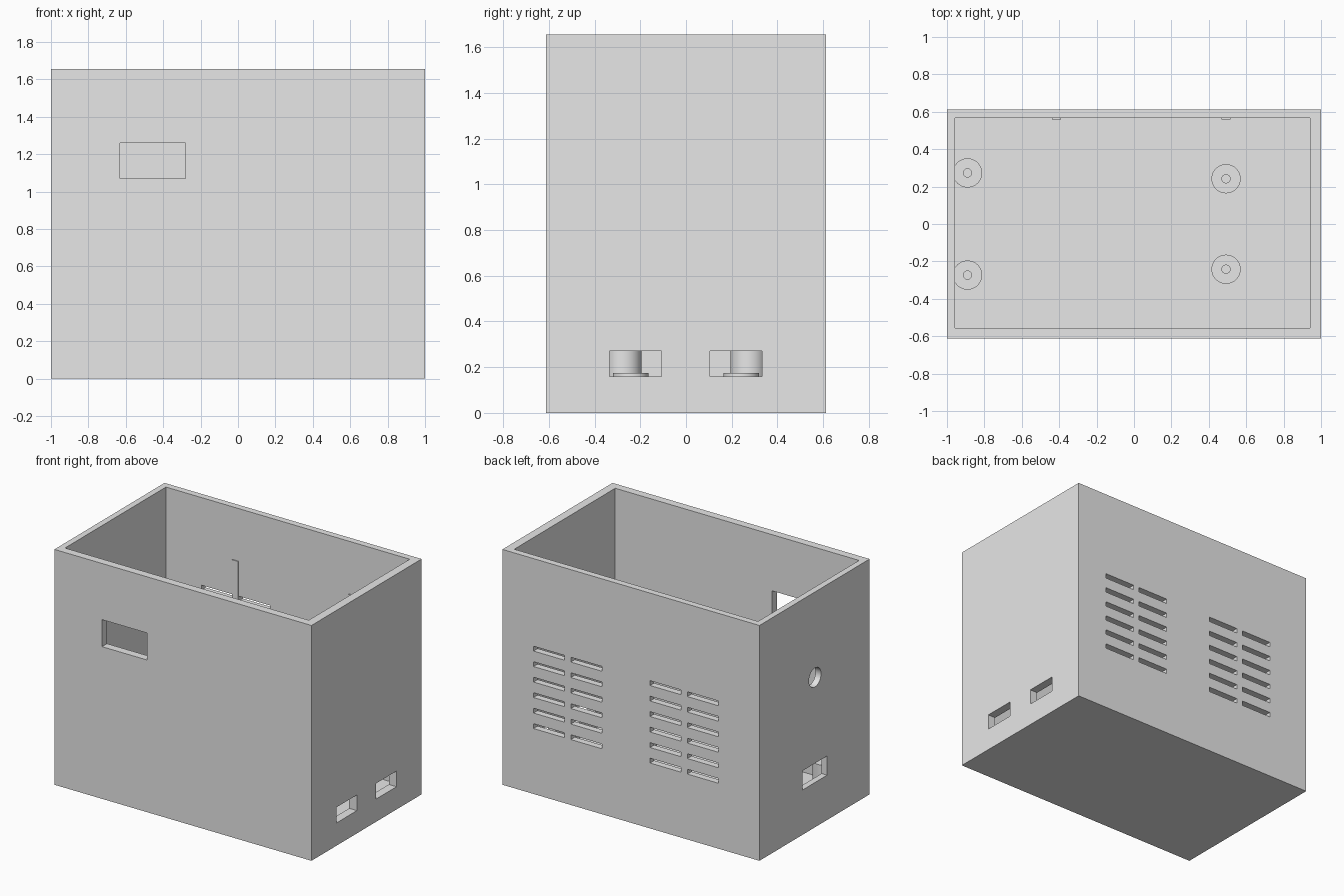
import bpy
import bmesh
from mathutils import Matrix, Vector

cube = bpy.data.objects.get("Cube")
if cube:
    bpy.data.objects.remove(cube, do_unlink=True)

grey = bpy.data.materials.new("plain grey")
grey.use_nodes = True
grey.diffuse_color = (0.8, 0.8, 0.8, 1)
grey.node_tree.nodes["Principled BSDF"].inputs["Base Color"].default_value = (0.8, 0.8, 0.8, 1)

HEIGHT, HALF_DEPTH, FLOOR = 1.655, 0.612, 0.05
INNER_LEFT, INNER_RIGHT = 0.94, -0.957
INNER_FRONT, INNER_BACK = -0.556, 0.566


def finish(name, bm):
    mesh = bpy.data.meshes.new(name)
    bm.to_mesh(mesh)
    bm.free()
    mesh.materials.append(grey)
    obj = bpy.data.objects.new(name, mesh)
    bpy.context.collection.objects.link(obj)
    return obj


def add_box(bm, low, high):
    low, high = Vector(low), Vector(high)
    matrix = Matrix.Translation((low + high) / 2) @ Matrix.Diagonal((high - low).to_4d())
    bmesh.ops.create_cube(bm, size=1, matrix=matrix)


def add_cylinder(bm, centre, radius, length, axis="Z"):
    matrix = Matrix.Translation(centre)
    if axis == "X":
        matrix = matrix @ Matrix.Rotation(1.5707963, 4, "Y")
    bmesh.ops.create_cone(bm, cap_ends=True, segments=48, radius1=radius,
                          radius2=radius, depth=length, matrix=matrix)


def cut(obj, bm, name):
    cutter = finish(name, bm)
    cutter.hide_render = True
    mod = obj.modifiers.new(name, "BOOLEAN")
    mod.operation, mod.solver, mod.object = "DIFFERENCE", "EXACT", cutter
    bpy.context.view_layer.objects.active = obj
    bpy.ops.object.modifier_apply(modifier=mod.name)
    bpy.data.objects.remove(cutter, do_unlink=True)


def smooth(obj):
    bpy.ops.object.select_all(action="DESELECT")
    obj.select_set(True)
    bpy.context.view_layer.objects.active = obj
    bpy.ops.object.shade_smooth_by_angle()


# Open-topped case
bm = bmesh.new()
add_box(bm, (-1, -HALF_DEPTH, 0), (1, HALF_DEPTH, HEIGHT))
case = finish("case", bm)
bm = bmesh.new()
add_box(bm, (INNER_RIGHT, INNER_FRONT, FLOOR), (INNER_LEFT, INNER_BACK, HEIGHT + 0.2))
cut(case, bm, "cavity_cutter")

# Openings through the walls
bm = bmesh.new()
add_box(bm, (-0.63, -0.7, 1.07), (-0.28, -0.5, 1.26))        # front window
for y in (-0.335, 0.105):                                    # two side ports
    add_box(bm, (0.9, y, 0.16), (1.1, y + 0.228, 0.27))
add_box(bm, (-1.1, -0.14, 0.315), (-0.9, 0.135, 0.45))       # opposite port
add_cylinder(bm, (-1, -0.005, 1.054), 0.067, 0.2, "X")       # round cable hole

# Ventilation slots, two columns either side of each centre rib
ribs = (-0.415, 0.492)
for x in ribs:
    for row in range(6):
        z = 1.005 - row * 0.109
        for side in (-1, 1):
            ends = sorted((x + side * 0.024, x + side * 0.266))
            add_box(bm, (ends[0], 0.5, z), (ends[1], 0.7, z + 0.034))
cut(case, bm, "opening_cutter")
smooth(case)

# Thin ribs inside the back wall
for i, x in enumerate(ribs):
    bm = bmesh.new()
    add_box(bm, (x - 0.024, INNER_BACK - 0.007, 0.22), (x + 0.024, INNER_BACK + 0.01, 1.285))
    finish(f"vent_rib_{i + 1}", bm)

# Hollow standoffs on the floor; the tall pair runs into the side wall
for x, y, top, name in ((0.492, 0.242, 0.175, "short"), (-0.89, 0.273, 0.34, "tall")):
    for side, label in ((-1, "front"), (1, "back")):
        bm = bmesh.new()
        add_cylinder(bm, (x, side * y, (top + FLOOR - 0.01) / 2), 0.078, top - FLOOR + 0.01)
        post = finish(f"{name}_{label}_standoff", bm)
        bm = bmesh.new()
        add_cylinder(bm, (x, side * y, FLOOR + 0.25), 0.022, 0.5)
        cut(post, bm, "screw_hole_cutter")
        smooth(post)
